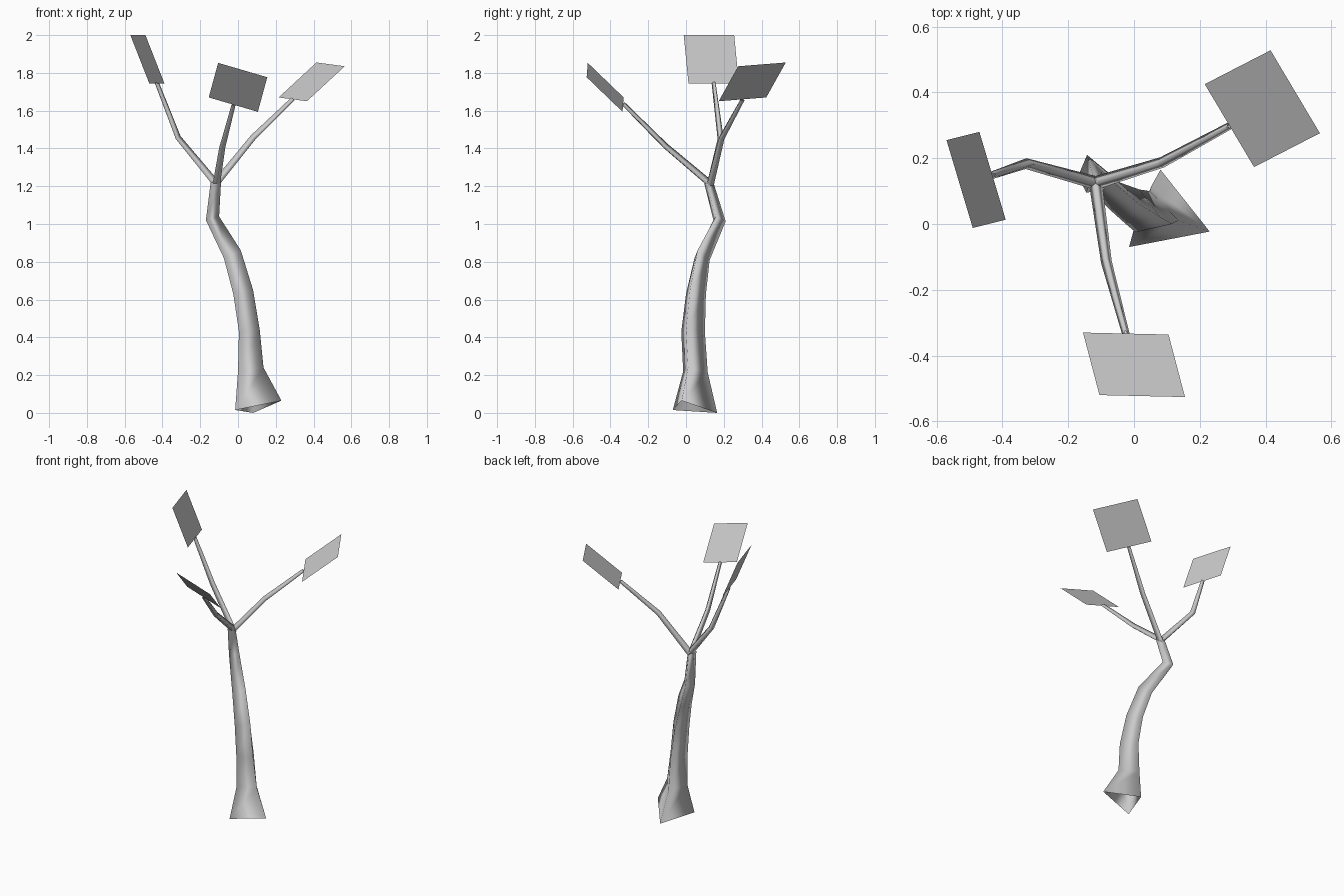
import bpy, bmesh, math
from mathutils import Vector

cube = bpy.data.objects.get("Cube")
if cube:
    bpy.data.objects.remove(cube)

grey = bpy.data.materials.new("pale grey")
grey.use_nodes = True
grey.diffuse_color = (0.6, 0.6, 0.6, 1)
grey.node_tree.nodes["Principled BSDF"].inputs["Base Color"].default_value = (0.6, 0.6, 0.6, 1)


def finish(name, bm, smooth):
    mesh = bpy.data.meshes.new(name)
    bm.to_mesh(mesh)
    bm.free()
    mesh.materials.append(grey)
    for p in mesh.polygons:
        p.use_smooth = smooth
    obj = bpy.data.objects.new(name, mesh)
    bpy.context.collection.objects.link(obj)
    return obj


def loft(name, rings):
    """Open tube skinned through rings of equal vertex count."""
    bm = bmesh.new()
    rows = [[bm.verts.new(p) for p in ring] for ring in rings]
    n = len(rows[0])
    for low, high in zip(rows, rows[1:]):
        for i in range(n):
            j = (i + 1) % n
            bm.faces.new((low[i], low[j], high[j], high[i]))
    return finish(name, bm, True)


def trunk_ring(x0, x1, y0, y1, z, tilt):
    """Three-cornered section fitted to its extents, right corner raised."""
    dx, dy = x1 - x0, y1 - y0
    return [(x0, y0, z), (x1, y0 + 0.2 * dy, z + tilt), (x0 + 0.39 * dx, y1, z - tilt * 0.3)]


# Trunk: flared triangular foot, bending up to the fork
loft("trunk", [trunk_ring(*r) for r in (
    (-0.015, 0.23, -0.07, 0.165, 0.015, 0.05),
    (0.0, 0.135, -0.015, 0.115, 0.22, 0.02),
    (0.005, 0.115, -0.025, 0.10, 0.43, 0.01),
    (-0.025, 0.08, 0.0, 0.105, 0.63, 0.02),
    (-0.075, 0.015, 0.045, 0.125, 0.82, 0.04),
    (-0.17, -0.10, 0.145, 0.21, 1.02, 0.02),
    (-0.145, -0.09, 0.095, 0.145, 1.22, 0.0))])


def branch(name, points, radii):
    pts = [Vector(p) for p in points]
    rings = []
    for i, p in enumerate(pts):
        axis = (pts[min(i + 1, len(pts) - 1)] - pts[max(i - 1, 0)]).normalized()
        side = axis.cross(Vector((0, 0, 1))).normalized()
        up = side.cross(axis)
        rings.append([p + radii[i] * (math.cos(a) * up - math.sin(a) * side)
                      for a in (0, math.tau / 3, 2 * math.tau / 3)])
    loft(name, rings)


def leaf(name, corner, edge_a, edge_b):
    """Flat parallelogram facing upward."""
    c, a, b = Vector(corner), Vector(edge_a), Vector(edge_b)
    if a.cross(b).z < 0:
        a, b = b, a
    bm = bmesh.new()
    bm.faces.new([bm.verts.new(p) for p in (c, c + a, c + a + b, c + b)])
    finish(name, bm, False)


# Branches and their leaves
fork = (-0.117, 0.125, 1.21)
radii = (0.023, 0.019, 0.013)
branch("right_branch", (fork, (-0.32, 0.183, 1.455), (-0.432, 0.148, 1.75)), radii)
branch("front_branch", (fork, (-0.085, -0.11, 1.41), (-0.025, -0.333, 1.635)), radii)
branch("left_branch", (fork, (0.08, 0.185, 1.455), (0.29, 0.298, 1.66)), radii)

leaf("right_leaf", (-0.57, 0.255, 2.0), (0.1, 0.025, -0.255), (0.08, -0.267, 0))
leaf("front_leaf", (-0.155, -0.33, 1.67), (0.26, -0.006, -0.076), (0.05, -0.19, 0.183))
leaf("left_leaf", (0.215, 0.425, 1.67), (0.2, 0.103, 0.185), (0.15, -0.252, -0.02))
